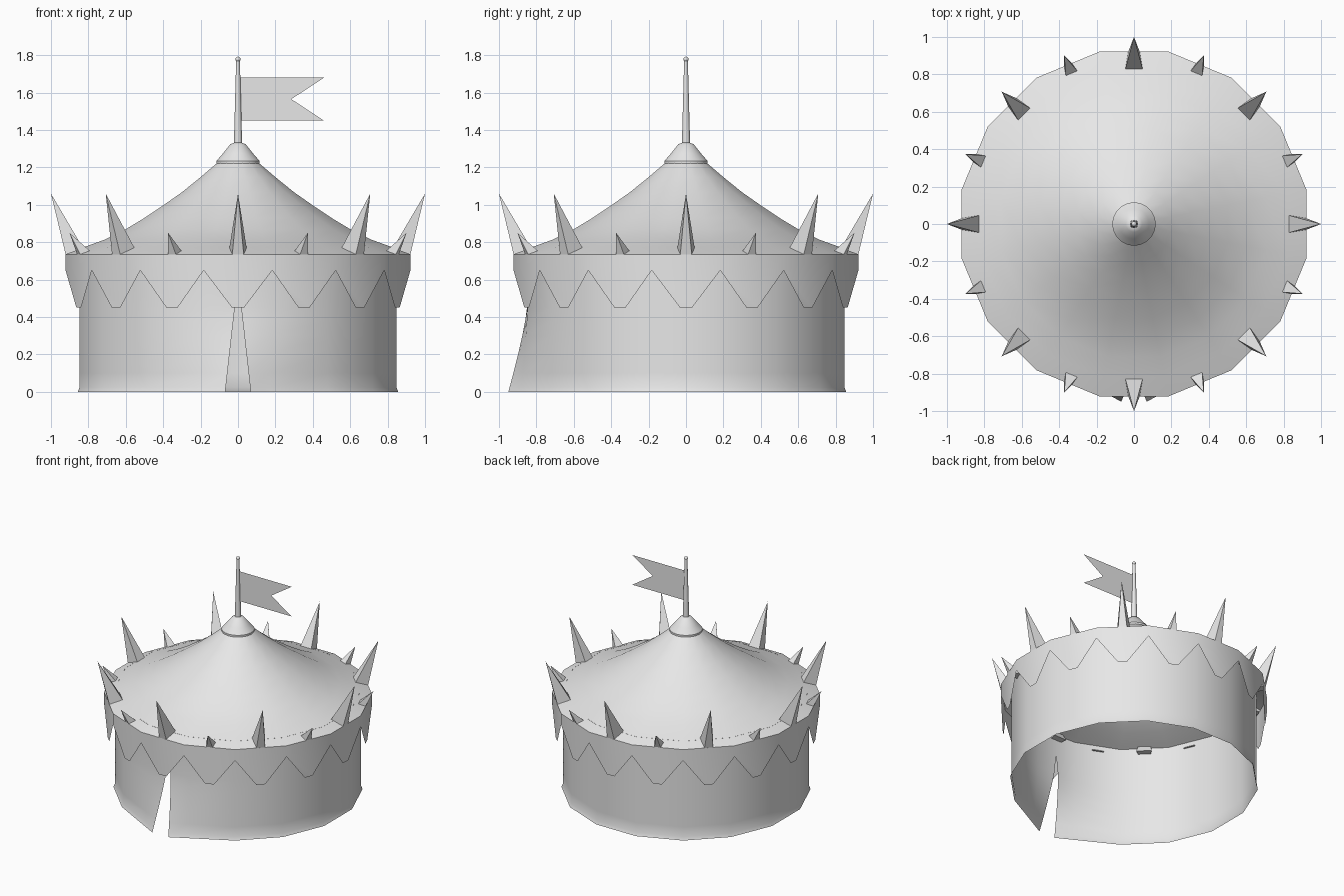
import bpy, bmesh, math
from mathutils import Vector, Matrix

default = bpy.data.objects.get("Cube")
if default:
    bpy.data.objects.remove(default, do_unlink=True)

SIDES = 16
STEP = 2 * math.pi / SIDES

canvas = bpy.data.materials.new("light_grey")
canvas.use_nodes = True
canvas.diffuse_color = (0.8, 0.8, 0.8, 1)
canvas.node_tree.nodes["Principled BSDF"].inputs["Base Color"].default_value = (0.8, 0.8, 0.8, 1)


def finish(name, bm, smooth=True, recalc=True):
    bmesh.ops.remove_doubles(bm, verts=bm.verts, dist=0.0005)
    if recalc:
        bmesh.ops.recalc_face_normals(bm, faces=bm.faces)
    mesh = bpy.data.meshes.new(name)
    bm.to_mesh(mesh)
    bm.free()
    mesh.materials.append(canvas)
    obj = bpy.data.objects.new(name, mesh)
    bpy.context.collection.objects.link(obj)
    if smooth:
        bpy.ops.object.select_all(action='DESELECT')
        obj.select_set(True)
        bpy.context.view_layer.objects.active = obj
        bpy.ops.object.shade_smooth_by_angle(angle=math.radians(35))
    return obj


def skin(bm, rows, closed):
    """Join rows of points, listed from bottom to top, with quads."""
    grid = [[bm.verts.new(p) for p in row] for row in rows]
    count = len(grid[0])
    for low, high in zip(grid, grid[1:]):
        for i in range(count if closed else count - 1):
            j = (i + 1) % count
            bm.faces.new((low[i], low[j], high[j], high[i]))
    return grid


def ring(radius, z, sides):
    """Ring whose flat sides face the axes at the given distance."""
    r = radius / math.cos(math.pi / sides)
    angles = [(i + 0.5) * 2 * math.pi / sides for i in range(sides)]
    return [(r * math.cos(a), r * math.sin(a), z) for a in angles]


def lathe(name, profile, sides, cap=False):
    bm = bmesh.new()
    grid = skin(bm, [ring(r, z, sides) for r, z in profile], True)
    if cap:
        bm.faces.new(grid[-1])
    return finish(name, bm, recalc=False)


# Sagging roof, cap and pole
lathe("roof", [(0.922, 0.735), (0.82, 0.775), (0.71, 0.815), (0.6, 0.87), (0.5, 0.93),
               (0.4, 0.997), (0.3, 1.067), (0.2, 1.148), (0.11, 1.225)], SIDES)
lathe("roof_cap", [(0.1, 1.215), (0.115, 1.221), (0.115, 1.235), (0.08, 1.275),
                   (0.043, 1.322), (0.02, 1.333)], 32, cap=True)
lathe("pole", [(0.022, 1.325), (0.01, 1.77)], 12, cap=True)
bm = bmesh.new()
bmesh.ops.create_uvsphere(bm, u_segments=12, v_segments=8, radius=0.014,
                          matrix=Matrix.Translation((0, 0, 1.778)))
finish("pole_ball", bm)

# Swallow-tailed flag
bm = bmesh.new()
outline = [(0.012, 1.45), (0.46, 1.45), (0.285, 1.565), (0.46, 1.68), (0.012, 1.68)]
bm.faces.new([bm.verts.new((x, 0, z)) for x, z in outline])
finish("flag", bm, smooth=False, recalc=False)

# Valance: one hanging tooth on each side
bm = bmesh.new()
half = 0.922 * math.tan(STEP / 2)
tooth = [(-half, 0.735), (-half, 0.65), (-0.032, 0.45), (0.032, 0.45), (half, 0.65), (half, 0.735)]
for i in range(SIDES):
    turn = Matrix.Rotation(i * STEP, 4, 'Z')
    bm.faces.new([bm.verts.new(turn @ Vector((x, -0.922, z))) for x, z in tooth])
finish("valance", bm, recalc=False)

# Wall: open sheet with a front slit whose edges flare outward
bm = bmesh.new()
rows = []
for z in (0, 0.025, 0.1, 0.2, 0.3, 0.38, 0.45, 0.6, 0.765):
    radius = 0.847 + (0.01 if z == 0 else 0)
    flare = max(0, 1 - z / 0.45) ** 1.25
    slit = max(0, 0.068 - 0.113 * z)
    row = []
    for k in range(SIDES):
        angle = -math.pi / 2 + (k + 0.5) * STEP
        r = radius / math.cos(STEP / 2)
        if k in (0, SIDES - 1):
            r += 0.035 * flare
        row.append((r * math.cos(angle), r * math.sin(angle), z))
    edge_y = -0.85 - 0.1 * flare
    rows.append([(slit, edge_y, z)] + row + [(-slit, edge_y, z)])
skin(bm, rows, False)
finish("wall", bm, recalc=False)


# Spikes around the rim, leaning outward
def spike(name, angle, inner, outer, wide, narrow, tip_r, tip_z):
    bm = bmesh.new()
    base_z = 0.72
    corners = [(inner, -wide), (outer, -narrow), (outer, narrow), (inner, wide)]
    base = [bm.verts.new((r, w, base_z)) for r, w in corners]
    tip = bm.verts.new((tip_r, 0, tip_z))
    bm.faces.new(base[::-1])
    for a, b in zip(base, base[1:] + base[:1]):
        bm.faces.new((a, b, tip))
    bmesh.ops.rotate(bm, verts=bm.verts, matrix=Matrix.Rotation(angle, 3, 'Z'))
    finish(name, bm, smooth=False)


for i in range(SIDES):
    if i % 2 == 0:
        spike(f"large_spike_{i // 2 + 1}", i * STEP, 0.8, 0.918, 0.054, 0.032, 1.0, 1.06)
    else:
        spike(f"small_spike_{i // 2 + 1}", i * STEP, 0.835, 0.915, 0.045, 0.025, 0.975, 0.85)
